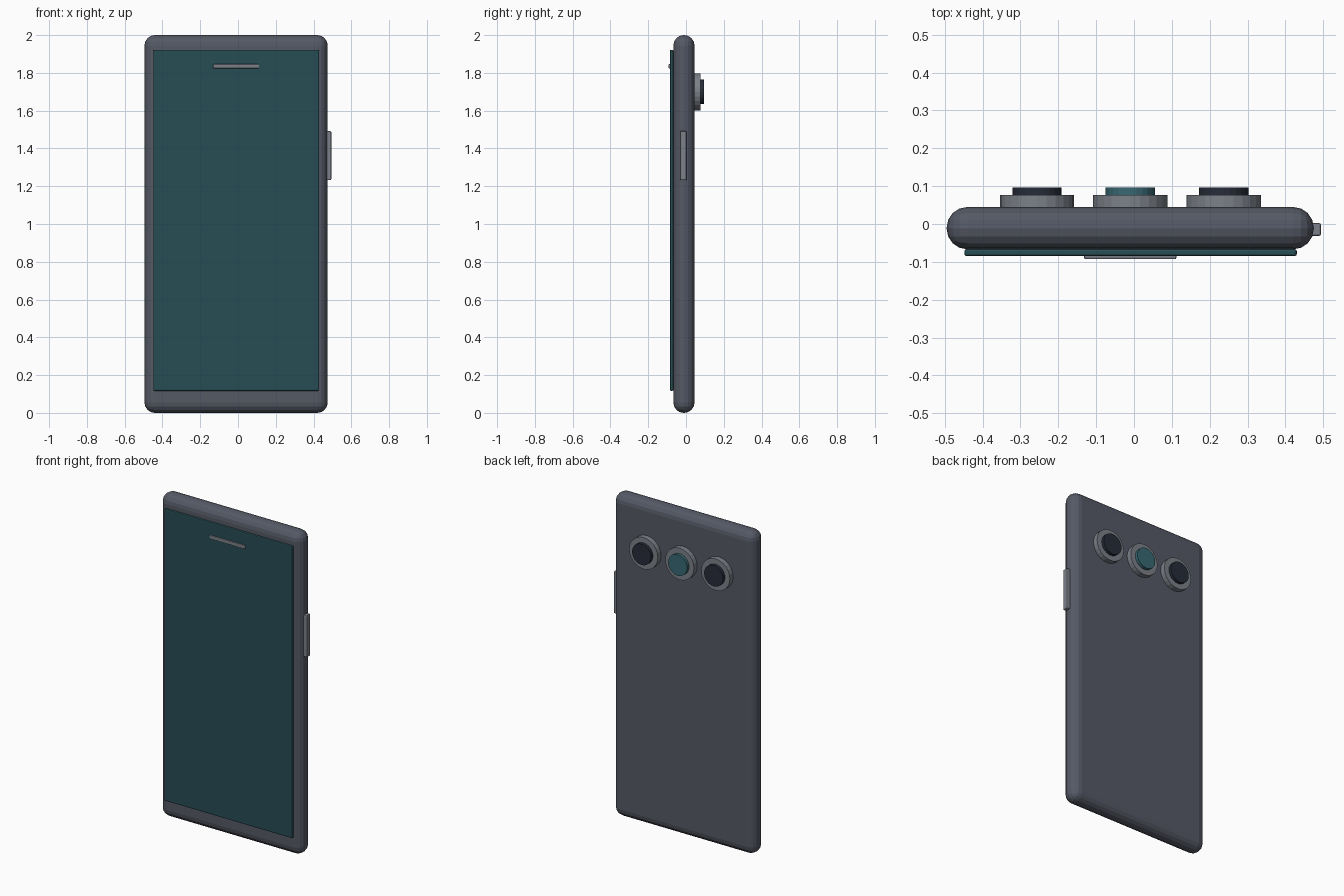
import bpy
import math

if "Cube" in bpy.data.objects:
    bpy.data.objects.remove(bpy.data.objects["Cube"])


def material(name, rgb):
    m = bpy.data.materials.new(name)
    m.diffuse_color = (*rgb, 1)
    m.use_nodes = True
    m.node_tree.nodes["Principled BSDF"].inputs["Base Color"].default_value = m.diffuse_color
    return m


body_mat = material("slate", (0.09, 0.10, 0.13))
screen_mat = material("dark_teal", (0.02, 0.075, 0.09))
metal_mat = material("metal", (0.20, 0.22, 0.25))
lens_mat = material("lens_dark", (0.02, 0.025, 0.04))
flash_mat = material("lens_teal", (0.04, 0.14, 0.17))


def box(name, lo, hi, bevel, segments, mat):
    """Bevelled box spanning two corner points."""
    bpy.ops.mesh.primitive_cube_add(size=1, location=[(a + b) / 2 for a, b in zip(lo, hi)])
    ob = bpy.context.object
    ob.name = name
    ob.scale = [b - a for a, b in zip(lo, hi)]
    bpy.ops.object.transform_apply(location=False, rotation=False, scale=True)
    mod = ob.modifiers.new("bevel", "BEVEL")
    mod.width, mod.segments = bevel, segments
    ob.data.materials.append(mat)
    return ob


def disc(name, x, radius, y0, y1, sides, mat):
    """Short cylinder facing the back."""
    bpy.ops.mesh.primitive_cylinder_add(
        vertices=sides, radius=radius, depth=y1 - y0,
        location=(x, (y0 + y1) / 2, 1.70), rotation=(math.pi / 2, 0, 0))
    ob = bpy.context.object
    ob.name = name
    ob.data.materials.append(mat)
    return ob


# Case, display, earpiece and side button
box("body", (-0.495, -0.067, 0), (0.475, 0.045, 2), 0.055, 4, body_mat)
box("screen", (-0.448, -0.085, 0.117), (0.430, -0.066, 1.922), 0.006, 2, screen_mat)
box("earpiece", (-0.132, -0.093, 1.824), (0.112, -0.080, 1.846), 0.004, 2, metal_mat)
box("side_button", (0.465, -0.032, 1.232), (0.494, 0.003, 1.492), 0.006, 2, metal_mat)

# Row of three rear cameras
for i, (x, mat) in enumerate([(-0.256, lens_mat), (-0.010, flash_mat), (0.237, lens_mat)]):
    disc(f"camera_ring_{i + 1}", x, 0.098, 0.035, 0.077, 24, metal_mat)
    disc(f"camera_lens_{i + 1}", x, 0.065, 0.06, 0.096, 24, mat)
